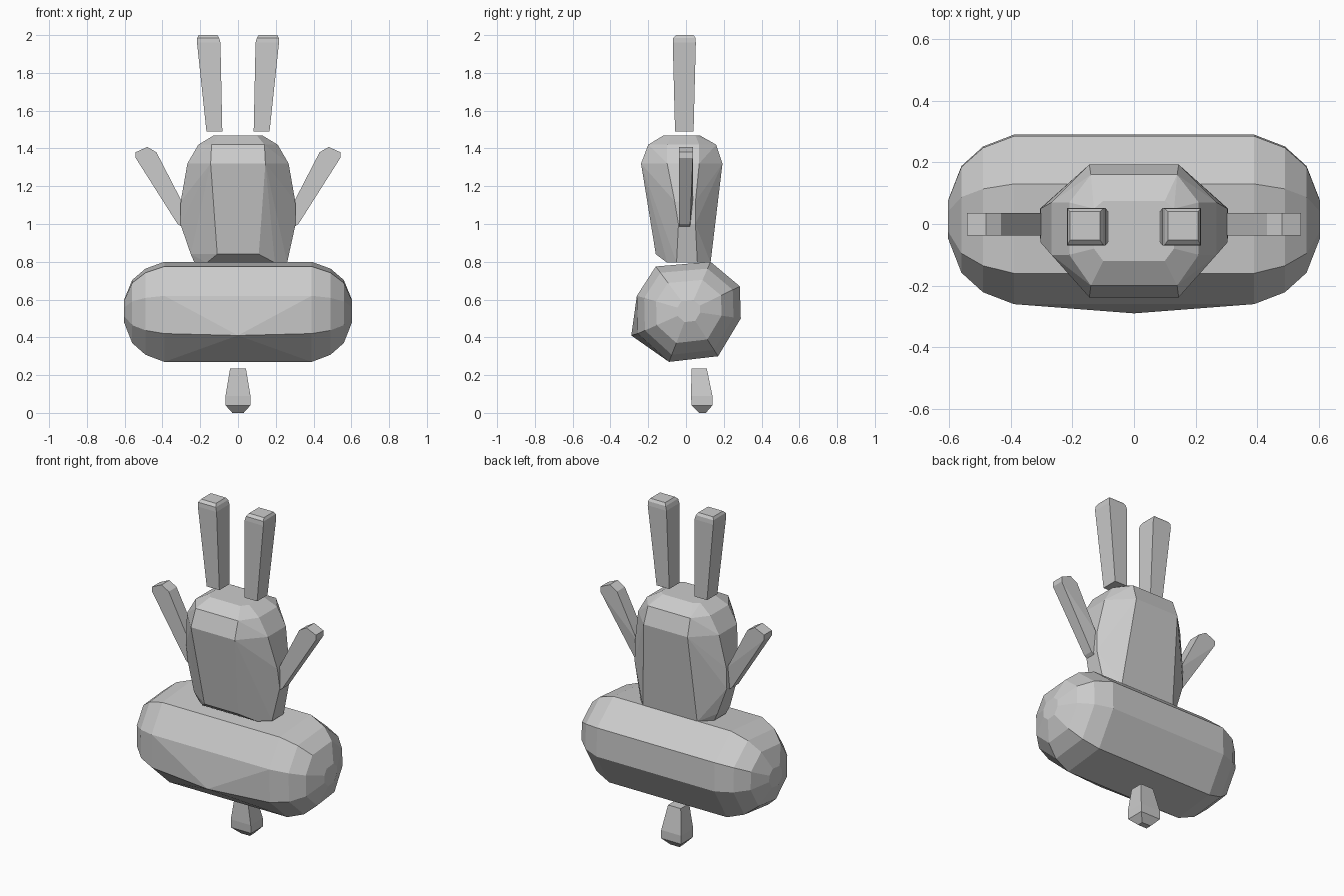
import bpy, bmesh

if "Cube" in bpy.data.objects:
    bpy.data.objects.remove(bpy.data.objects["Cube"])


def hull(name, pts):
    """Faceted convex solid around a set of cross-section points."""
    bm = bmesh.new()
    for p in pts:
        bm.verts.new(p)
    res = bmesh.ops.convex_hull(bm, input=bm.verts)
    loose = [v for v in bm.verts if not v.link_faces]
    bmesh.ops.delete(bm, geom=loose, context='VERTS')
    bmesh.ops.dissolve_limit(bm, angle_limit=0.03, verts=bm.verts, edges=bm.edges)
    bmesh.ops.recalc_face_normals(bm, faces=bm.faces)
    me = bpy.data.meshes.new(name)
    bm.to_mesh(me)
    bm.free()
    ob = bpy.data.objects.new(name, me)
    bpy.context.collection.objects.link(ob)
    return ob


def octa(z, xf, xs, yf, yb, s0, s1, dx=0):
    """Octagonal ring: front/back half width xf, side half width xs."""
    ring = []
    for s in (-1, 1):
        ring += [(s * xf + dx, yf, z), (s * xf + dx, yb, z),
                 (s * xs + dx, s0, z), (s * xs + dx, s1, z)]
    return ring


# Lying rounded cushion: octagonal section shrinking towards both ends
section = [(-0.255, 0.42), (-0.26, 0.62), (-0.16, 0.775), (0.13, 0.80),
           (0.285, 0.67), (0.29, 0.50), (0.17, 0.30), (-0.09, 0.27)]
cy, cz = 0.015, 0.54
pts = [(0, -0.29, 0.41)]
for x, k in ((0.39, 1.0), (0.49, 0.86), (0.56, 0.63), (0.604, 0.22)):
    for s in (-1, 1):
        pts += [(s * x, cy + (y - cy) * k, cz + (z - cz) * k) for y, z in section]
hull("cushion", pts)

# Upright body
pts = octa(0.795, 0.18, 0.245, -0.10, 0.13, -0.05, 0.06, 0.015)
pts += octa(0.84, 0.11, 0.25, -0.16, 0.135, -0.06, 0.06)
pts += octa(1.0, 0.12, 0.305, -0.185, 0.155, -0.04, 0.05)
pts += octa(1.12, 0.13, 0.303, -0.205, 0.17, -0.06, 0.05)
pts += octa(1.32, 0.145, 0.268, -0.238, 0.193, -0.10, 0.07)
pts += octa(1.42, 0.14, 0.21, -0.20, 0.16, -0.10, 0.07)
pts += octa(1.468, 0.10, 0.13, -0.12, 0.075, -0.08, 0.05)
hull("body", pts)

# Paired ears and raised arms
arm = [(0.298, 1.12), (0.298, 0.985), (0.32, 1.0), (0.542, 1.35),
       (0.542, 1.38), (0.48, 1.408), (0.432, 1.38)]
for s, side in ((-1, "left"), (1, "right")):
    pts = []
    for z, x0, x1, y0, y1 in ((1.49, 0.083, 0.167, -0.058, 0.04),
                              (1.96, 0.093, 0.217, -0.07, 0.052),
                              (1.985, 0.10, 0.216, -0.068, 0.05),
                              (2.0, 0.11, 0.208, -0.052, 0.04)):
        pts += [(s * x, y, z) for x in (x0, x1) for y in (y0, y1)]
    hull(side + "_ear", pts)
    pts = []
    for x, z in arm:
        wide = 0.022 if z < 1.05 else 0.036
        pts += [(s * x, -0.038, z), (s * x, wide, z)]
    hull(side + "_arm", pts)

# Small drop-shaped foot underneath
pts = []
for z, w, y0, y1 in ((0.235, 0.042, 0.03, 0.11), (0.09, 0.066, 0.026, 0.14),
                     (0.04, 0.066, 0.03, 0.14), (0.0, 0.03, 0.07, 0.105)):
    pts += [(x, y, z) for x in (-w, w) for y in (y0, y1)]
hull("foot", pts)
